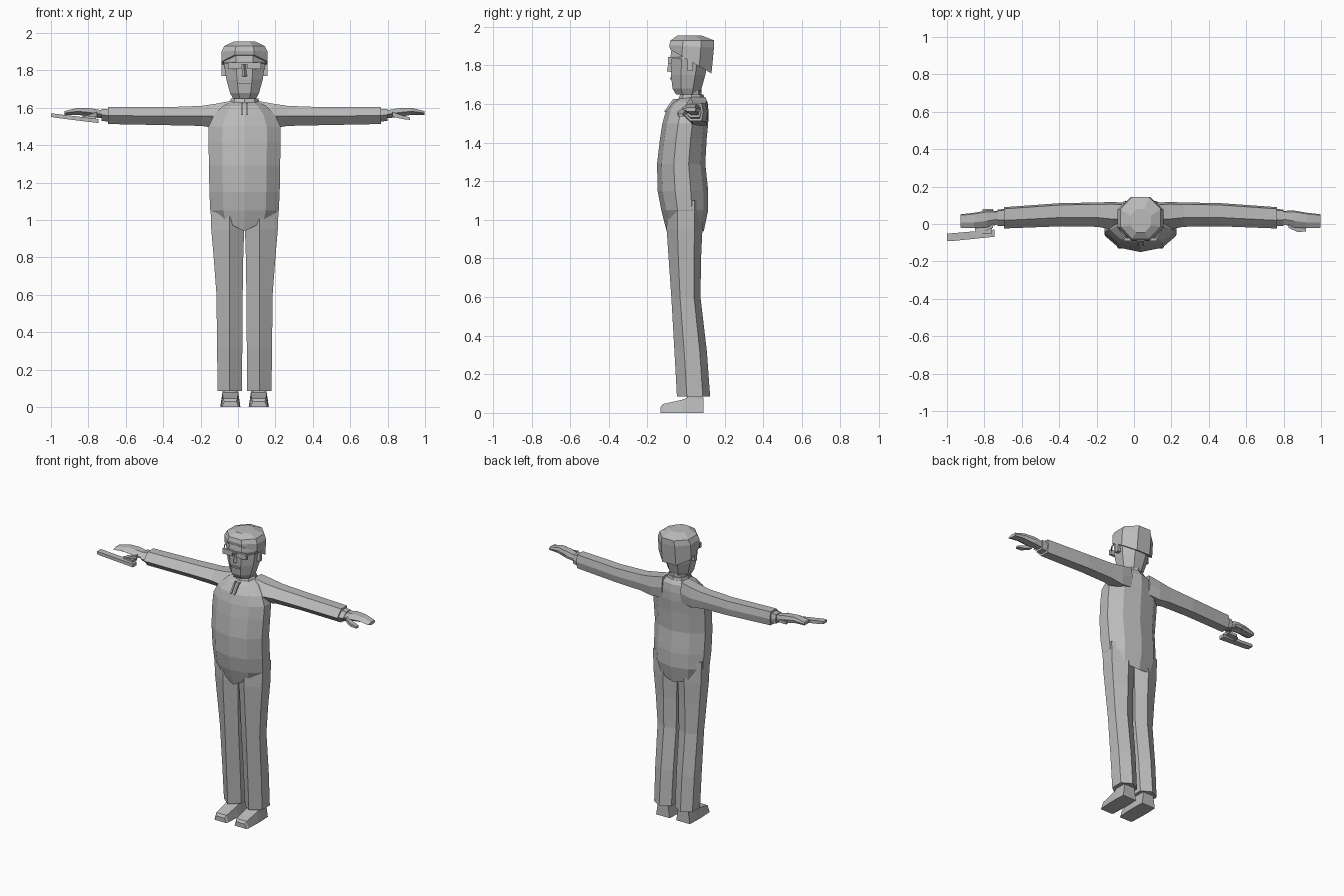
import bpy, bmesh, math

CX = 0.035  # body axis
grey = bpy.data.materials.new("plain_grey")
grey.diffuse_color = (0.5, 0.5, 0.5, 1)


def loft(name, rings):
    """Skin a list of equal-length point rings and cap both ends."""
    bm = bmesh.new()
    vs = [[bm.verts.new(p) for p in r] for r in rings]
    n = len(rings[0])
    for a, b in zip(vs, vs[1:]):
        for i in range(n):
            j = (i + 1) % n
            bm.faces.new((a[i], a[j], b[j], b[i]))
    bm.faces.new(vs[0])
    bm.faces.new(vs[-1])
    bmesh.ops.recalc_face_normals(bm, faces=bm.faces)
    me = bpy.data.meshes.new(name)
    bm.to_mesh(me)
    bm.free()
    me.materials.append(grey)
    ob = bpy.data.objects.new(name, me)
    bpy.context.collection.objects.link(ob)
    return ob


def oval(z, hw, yf, yb, n=10, turn=0.0, slope=None):
    """Horizontal n-sided ring filling the given half width and depth."""
    pts = []
    kx = max(abs(math.cos(turn + 2 * math.pi * i / n - math.pi / 2)) for i in range(n))
    ky = max(abs(math.sin(turn + 2 * math.pi * i / n - math.pi / 2)) for i in range(n))
    for i in range(n):
        a = turn + 2 * math.pi * i / n - math.pi / 2
        x = hw * math.cos(a) / kx
        y = (yf + yb) / 2 + (yb - yf) / 2 * math.sin(a) / ky
        pts.append((CX + x, y, z + (slope(x, y) if slope else 0)))
    return pts


def rect_x(x, y0, y1, z0, z1):
    return [(x, y0, z0), (x, y1, z0), (x, y1, z1), (x, y0, z1)]


def box(name, x0, x1, y0, y1, z0, z1):
    return loft(name, [rect_x(x0, y0, y1, z0, z1), rect_x(x1, y0, y1, z0, z1)])


# Torso with a rounded belly and a V-shaped hem
hem = lambda x, y: 0.5 * abs(x) if y < 0.03 else 0.2 * abs(x)
torso = [oval(0.94, 0.165, -0.10, 0.092, slope=hem)]
for z, hw, yf, yb in [(1.05, 0.183, -0.128, 0.115), (1.15, 0.188, -0.147, 0.115),
                      (1.29, 0.19, -0.15, 0.10), (1.42, 0.193, -0.135, 0.107),
                      (1.50, 0.192, -0.122, 0.115), (1.56, 0.165, -0.105, 0.117),
                      (1.61, 0.115, -0.068, 0.112), (1.635, 0.07, -0.025, 0.095)]:
    torso.append(oval(z, hw, yf, yb))
loft("torso", torso)

# Collar and neck
loft("collar", [oval(1.60, 0.09, -0.05, 0.105, 8), oval(1.65, 0.073, -0.03, 0.09, 8)])
loft("neck", [oval(1.62, 0.062, -0.02, 0.08, 8), oval(1.70, 0.06, -0.02, 0.08, 8)])

# Head and hair cap
T = math.pi / 8
loft("head", [oval(z, hw, yf, yb, 8, T) for z, hw, yf, yb in
              [(1.65, 0.062, -0.052, 0.065), (1.68, 0.078, -0.07, 0.08),
               (1.75, 0.097, -0.078, 0.10), (1.85, 0.112, -0.08, 0.12),
               (1.92, 0.105, -0.07, 0.12)]])
loft("hair", [oval(1.835, 0.123, -0.083, 0.132, 8, T, lambda x, y: -0.58 * y),
              oval(1.90, 0.123, -0.087, 0.145, 8, T, lambda x, y: -0.05 * y),
              oval(1.93, 0.108, -0.08, 0.145, 8, T),
              oval(1.955, 0.055, -0.045, 0.08, 8, T)])

# Face: nose, mouth, glasses
loft("nose", [[(CX - 0.018, -0.072, 1.765), (CX + 0.018, -0.072, 1.765), (CX, -0.1, 1.77)],
              [(CX - 0.009, -0.075, 1.83), (CX + 0.009, -0.075, 1.83), (CX, -0.086, 1.83)]])
box("mouth", CX - 0.03, CX + 0.03, -0.084, -0.07, 1.728, 1.738)
box("glasses_bridge", CX - 0.02, CX + 0.02, -0.094, -0.084, 1.832, 1.842)


def hexa(x, y0, y1, z0, z1):
    """Six-sided arm section across x, flat on top and bottom."""
    w, m = y1 - y0, (z0 + z1) / 2
    return [(x, y0, m), (x, y0 + 0.38 * w, z0), (x, y1 - 0.08 * w, z0),
            (x, y1, m), (x, y1 - 0.08 * w, z1), (x, y0 + 0.38 * w, z1)]


for s, side in ((-1, "right"), (1, "left")):
    X = lambda d: CX + s * d

    # Glasses lens, temple and ear
    box(side + "_lens", X(0.016), X(0.088), -0.092, -0.076, 1.808, 1.843)
    loft(side + "_temple", [rect_x(X(0.08), -0.09, -0.075, 1.833, 1.843),
                            rect_x(X(0.112), -0.04, -0.03, 1.833, 1.843),
                            rect_x(X(0.122), 0.02, 0.03, 1.833, 1.843)])
    box(side + "_ear", X(0.10), X(0.124), 0.008, 0.034, 1.77, 1.835)

    # Collar string
    d0, d1 = 0.008, 0.018
    loft(side + "_string", [
        [(X(d0), -0.115, 1.56), (X(d1), -0.115, 1.56), (X(d1), -0.09, 1.56), (X(d0), -0.09, 1.56)],
        [(X(d0), -0.067, 1.625), (X(d1), -0.067, 1.625), (X(d1), -0.04, 1.625), (X(d0), -0.04, 1.625)]])

    # Arm sleeve, cuff and hand
    loft(side + "_arm", [hexa(X(d), *v) for d, *v in
                         [(0.07, -0.03, 0.112, 1.50, 1.637), (0.15, -0.03, 0.118, 1.49, 1.622),
                          (0.23, -0.015, 0.115, 1.503, 1.61), (0.42, -0.012, 0.112, 1.507, 1.603),
                          (0.73, -0.024, 0.09, 1.513, 1.605)]])
    loft(side + "_cuff", [hexa(X(0.72), -0.012, 0.08, 1.525, 1.593),
                          hexa(X(0.765), -0.012, 0.078, 1.53, 1.592)])
    loft(side + "_hand", [hexa(X(d), *v) for d, *v in
                          [(0.755, 0.0, 0.07, 1.543, 1.585), (0.82, -0.018, 0.072, 1.55, 1.597),
                           (0.89, -0.022, 0.06, 1.562, 1.60), (0.962, -0.02, 0.052, 1.562, 1.582)]])
    loft(side + "_thumb", [rect_x(X(0.79), -0.02, 0.01, 1.553, 1.578),
                           rect_x(X(0.84), -0.043, -0.008, 1.54, 1.56),
                           rect_x(X(0.885), -0.04, -0.015, 1.535, 1.548)])

    # Trouser leg: six sides with a front and back crease
    rings = []
    for z, a, b, yf, yb in [(0.085, 0.014, 0.144, -0.047, 0.125), (0.32, 0.012, 0.147, -0.06, 0.108),
                            (0.60, 0.01, 0.15, -0.076, 0.075), (0.80, 0.007, 0.165, -0.09, 0.078),
                            (0.95, 0.002, 0.178, -0.10, 0.085), (1.10, 0.002, 0.183, -0.098, 0.085)]:
        p, q = yf + 0.3 * (yb - yf), yf + 0.78 * (yb - yf)
        rings.append([(X(0.08), yf, z), (X(b), p, z), (X(b), q, z),
                      (X(0.08), yb, z), (X(a), q, z), (X(a), p, z)])
    loft(side + "_leg", rings)

    # Shoe with a sloping toe, and ankle
    loft(side + "_shoe", [[(X(0.022 + t), y, 0), (X(0.13 - t), y, 0),
                           (X(0.118 - t), y, h), (X(0.034 + t), y, h)]
                          for y, h, t in [(-0.132, 0.03, 0.01), (-0.12, 0.046, 0.004),
                                          (-0.02, 0.068, 0), (0.015, 0.08, 0), (0.09, 0.08, 0.003)]])
    box(side + "_ankle", X(0.035), X(0.117), 0.005, 0.088, 0.05, 0.12)

# Handheld slab gripped by the right hand
loft("slab", [rect_x(-1.0, -0.092, -0.052, 1.552, 1.568),
              rect_x(-0.98, -0.092, -0.05, 1.547, 1.568),
              rect_x(-0.745, -0.068, -0.03, 1.518, 1.54)])
box("grip_finger", -0.83, -0.76, -0.05, 0.0, 1.538, 1.556)
box("back_finger", -0.81, -0.755, 0.06, 0.08, 1.55, 1.568)
